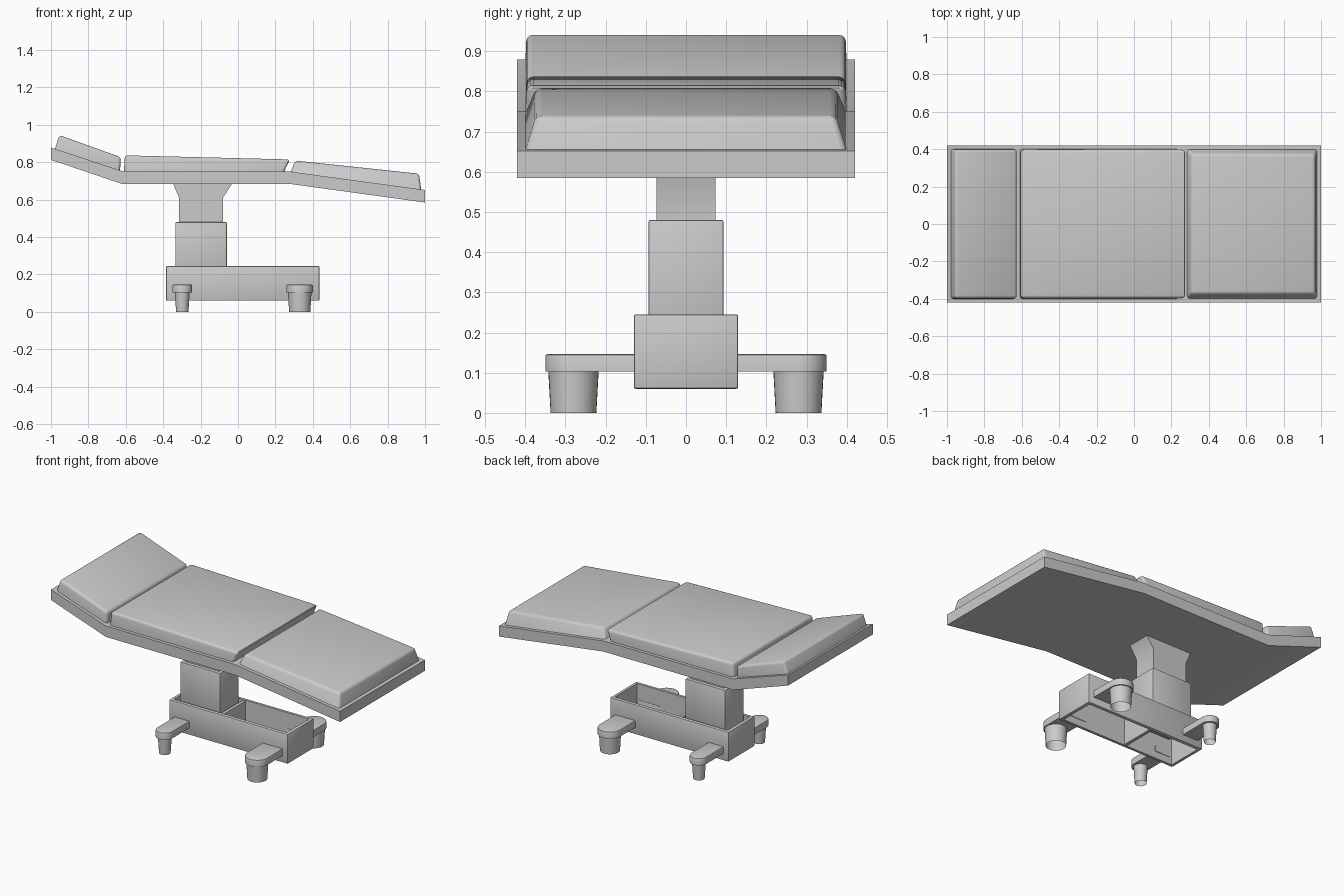
import bpy, bmesh, math
from mathutils import Vector

if "Cube" in bpy.data.objects:
    bpy.data.objects.remove(bpy.data.objects["Cube"])


def finish(bm, name, smooth=True):
    bmesh.ops.recalc_face_normals(bm, faces=bm.faces)
    me = bpy.data.meshes.new(name)
    bm.to_mesh(me)
    bm.free()
    ob = bpy.data.objects.new(name, me)
    bpy.context.collection.objects.link(ob)
    if smooth:
        bpy.ops.object.select_all(action='DESELECT')
        ob.select_set(True)
        bpy.context.view_layer.objects.active = ob
        bpy.ops.object.shade_smooth_by_angle(angle=math.radians(35))
    return ob


def bevel(bm, edges, width, segments=2):
    bmesh.ops.bevel(bm, geom=list(edges), offset=width, segments=segments,
                    affect='EDGES', profile=0.5)


def prism(name, profile, y0, y1, width=0.0):
    """Extrude an (x, z) profile along y."""
    bm = bmesh.new()
    f = bm.faces.new([bm.verts.new((x, y0, z)) for x, z in profile])
    ext = bmesh.ops.extrude_face_region(bm, geom=[f])
    vs = [v for v in ext['geom'] if isinstance(v, bmesh.types.BMVert)]
    bmesh.ops.translate(bm, verts=vs, vec=(0, y1 - y0, 0))
    if width:
        bevel(bm, bm.edges, width)
    return finish(bm, name)


def box(name, x0, x1, y0, y1, z0, z1, width=0.0):
    return prism(name, [(x0, z0), (x1, z0), (x1, z1), (x0, z1)], y0, y1, width)


def cushion(name, profile, half_bottom, half_top):
    """Four-point side profile (two bottom, two top), tapered in y, rounded above."""
    bm = bmesh.new()
    halves = (half_bottom, half_bottom, half_top, half_top)
    a = [bm.verts.new((x, -h, z)) for (x, z), h in zip(profile, halves)]
    b = [bm.verts.new((x, h, z)) for (x, z), h in zip(profile, halves)]
    bm.faces.new(a)
    bm.faces.new(b[::-1])
    for i in range(4):
        j = (i + 1) % 4
        bm.faces.new((a[j], a[i], b[i], b[j]))
    low = set(a[:2] + b[:2])
    bevel(bm, [e for e in bm.edges if not set(e.verts) <= low], 0.015, 3)
    return finish(bm, name)


# bed frame: one bent slab
prism("bed_frame", [(-1, 0.813), (-0.62, 0.684), (0.28, 0.684), (1, 0.585),
                    (1, 0.652), (0.28, 0.75), (-0.62, 0.753), (-1, 0.879)], -0.42, 0.42)

# three cushions
cushion("head_cushion", [(-0.98, 0.867), (-0.631, 0.752), (-0.626, 0.827), (-0.955, 0.945)], 0.4, 0.397)
cushion("middle_cushion", [(-0.61, 0.748), (0.245, 0.747), (0.278, 0.815), (-0.605, 0.837)], 0.4, 0.396)
cushion("foot_cushion", [(0.282, 0.746), (0.98, 0.651), (0.968, 0.739), (0.305, 0.809)], 0.4, 0.373)

# telescopic column
box("lower_column", -0.335, -0.06, -0.093, 0.093, 0.2, 0.48, 0.004)
prism("upper_column", [(-0.315, 0.47), (-0.08, 0.47), (-0.08, 0.61), (-0.03, 0.688),
                       (-0.348, 0.688), (-0.315, 0.61)], -0.074, 0.074)

# base: open frame of four walls with a divider
bm = bmesh.new()
outer = [(-0.385, -0.13), (0.435, -0.13), (0.435, 0.13), (-0.385, 0.13)]
inner = [(-0.365, -0.11), (0.415, -0.11), (0.415, 0.11), (-0.365, 0.11)]
ring = [[bm.verts.new((x, y, z)) for x, y in pts]
        for pts, z in ((outer, 0.06), (outer, 0.245), (inner, 0.245), (inner, 0.06))]
for k in range(4):
    p, q = ring[k], ring[(k + 1) % 4]
    for i in range(4):
        j = (i + 1) % 4
        bm.faces.new((p[i], p[j], q[j], q[i]))
bevel(bm, [e for e in bm.edges if all(v in ring[0] + ring[1] for v in e.verts)], 0.005)
finish(bm, "base_frame")
box("base_divider", -0.045, -0.025, -0.112, 0.112, 0.065, 0.24)


def arm(name, cx, r, side):
    """Flat arm with a rounded outer end."""
    bm = bmesh.new()
    cy = 0.35 - r
    pts = [(cx - r, 0.107), (cx + r, 0.107)]
    pts += [(cx + r * math.cos(t), cy + r * math.sin(t))
            for t in (math.pi * i / 16 for i in range(17))]
    f = bm.faces.new([bm.verts.new((x, side * y, 0.103)) for x, y in pts])
    ext = bmesh.ops.extrude_face_region(bm, geom=[f])
    vs = [v for v in ext['geom'] if isinstance(v, bmesh.types.BMVert)]
    bmesh.ops.translate(bm, verts=vs, vec=(0, 0, 0.043))
    bevel(bm, [e for e in bm.edges if all(v.co.z > 0.14 for v in e.verts)], 0.005)
    finish(bm, name)


def foot(name, cx, cy, r_low, r_top):
    """Tapered foot, open underneath."""
    bm = bmesh.new()
    bmesh.ops.create_cone(bm, cap_ends=False, segments=32, radius1=r_low,
                          radius2=r_top, depth=0.11)
    bmesh.ops.translate(bm, verts=bm.verts, vec=(cx, cy, 0.055))
    finish(bm, name)


# two narrow feet at the head end, two wide ones at the foot end
for end, cx, r, lo, hi in (("head", -0.298, 0.052, 0.033, 0.04),
                           ("foot", 0.33, 0.07, 0.057, 0.063)):
    for label, side in (("front", -1), ("back", 1)):
        arm(f"{end}_{label}_arm", cx, r, side)
        foot(f"{end}_{label}_foot", cx, side * (0.35 - r), lo, hi)
